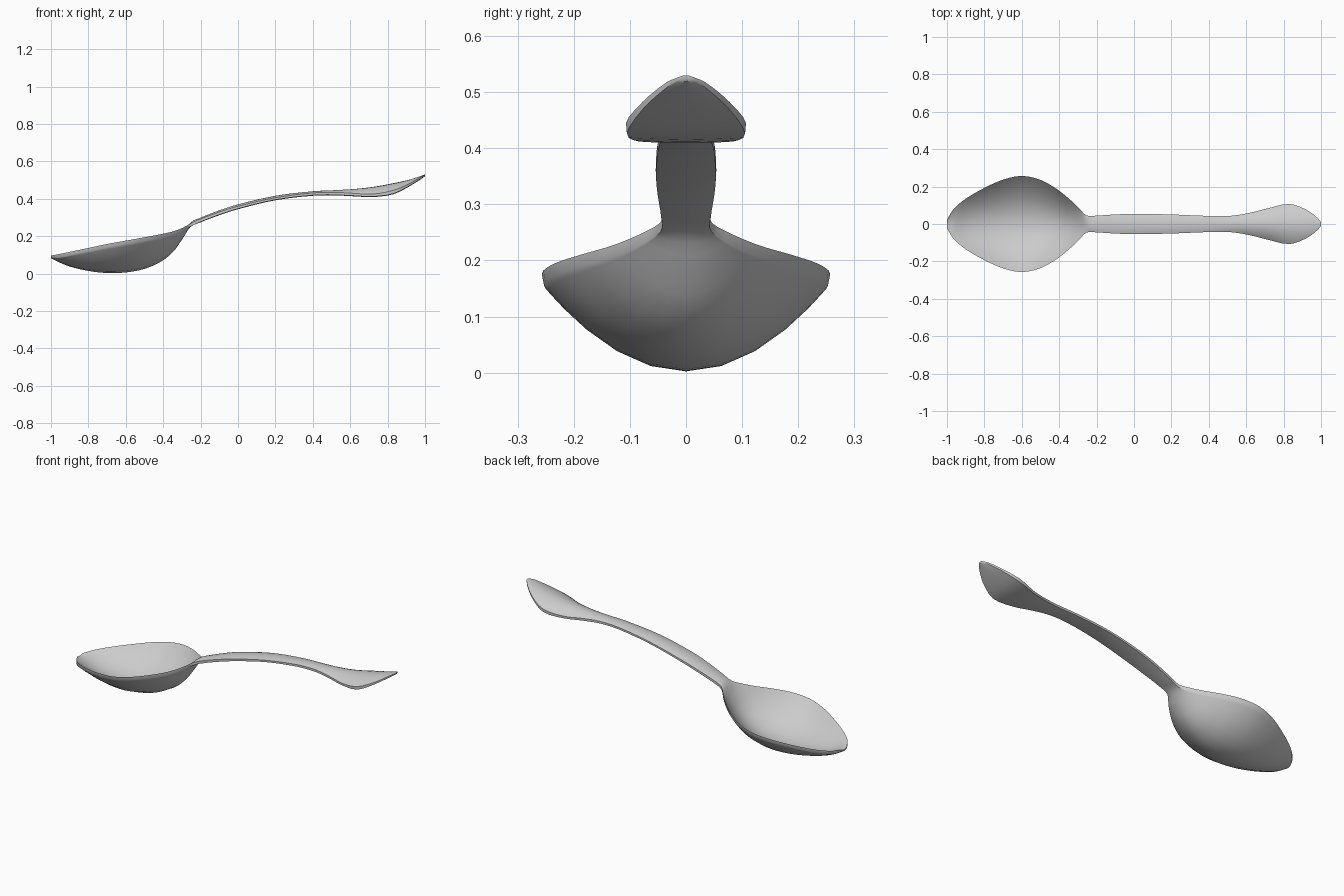
import bpy, bmesh, math

if "Cube" in bpy.data.objects:
    bpy.data.objects.remove(bpy.data.objects["Cube"])

COLS = 12   # columns across the width
SUB = 3     # smoothing steps between stations

# bowl stations: x, half width, rim height, underside height
bowl = [(-1.0, .022, .096, .082), (-.965, .08, .103, .064), (-.9, .135, .116, .038),
        (-.8, .193, .137, .014), (-.7, .237, .158, .003), (-.6, .257, .176, .006),
        (-.5, .236, .194, .025), (-.41, .185, .211, .065), (-.345, .133, .226, .118),
        (-.295, .086, .245, .188)]
# handle stations: x, half width, top centre, top edge, underside
handle = [(-.255, .046, .272, .267, .248), (-.2, .045, .299, .292, .274),
          (-.1, .051, .338, .329, .312), (0, .054, .370, .360, .344),
          (.2, .051, .416, .406, .392), (.4, .043, .440, .431, .416),
          (.52, .044, .446, .434, .418), (.62, .060, .452, .429, .413),
          (.72, .085, .463, .425, .409), (.83, .107, .483, .445, .424),
          (.92, .077, .503, .483, .468), (.98, .034, .523, .518, .506),
          (1.0, .010, .530, .528, .520)]

# common form: x, half width, top centre, top edge, bottom centre, bottom edge
stations = []
for x, w, rim, low in bowl:
    t = min(.02, (rim - low) * .6)
    stations.append((x, w, low + t, rim, low, rim - t))
stations += [(x, w, tc, te, b, b + .003) for x, w, tc, te, b in handle]


def spline(p0, p1, p2, p3, t):
    """Catmull-Rom curve that uses x as its parameter."""
    x0, x1, x2, x3 = p0[0], p1[0], p2[0], p3[0]
    h = x2 - x1
    out = [x1 + h * t]
    for a, b, c, d in list(zip(p0, p1, p2, p3))[1:]:
        m1 = (c - a) / (x2 - x0) * h
        m2 = (d - b) / (x3 - x1) * h
        out.append((2*t**3 - 3*t*t + 1) * b + (t**3 - 2*t*t + t) * m1
                   + (3*t*t - 2*t**3) * c + (t**3 - t*t) * m2)
    return out


smooth = []
last = len(stations) - 1
for i in range(last):
    pts = [stations[max(i-1, 0)], stations[i], stations[i+1], stations[min(i+2, last)]]
    smooth += [spline(*pts, k / SUB) for k in range(SUB)]
smooth.append(stations[-1])

# loft closed cross-sections along the spoon
bm = bmesh.new()
ts = [-math.cos(math.pi * k / COLS) for k in range(COLS + 1)]
rings = []
for x, w, tc, te, bc, be in smooth:
    top = [bm.verts.new((x, w * t, tc + (te - tc) * t * t)) for t in ts]
    bottom = [bm.verts.new((x, w * t * .985, bc + (be - bc) * t * t)) for t in reversed(ts)]
    rings.append(top + bottom)
n = len(rings[0])
for a, b in zip(rings, rings[1:]):
    for j in range(n):
        k = (j + 1) % n
        bm.faces.new((a[j], b[j], b[k], a[k]))
bm.faces.new(rings[0])
bm.faces.new(rings[-1][::-1])
bmesh.ops.recalc_face_normals(bm, faces=bm.faces)

mesh = bpy.data.meshes.new("spoon")
bm.to_mesh(mesh)
bm.free()
spoon = bpy.data.objects.new("spoon", mesh)
bpy.context.collection.objects.link(spoon)
bpy.context.view_layer.objects.active = spoon
spoon.select_set(True)
bpy.ops.object.shade_smooth_by_angle(angle=math.radians(50))
